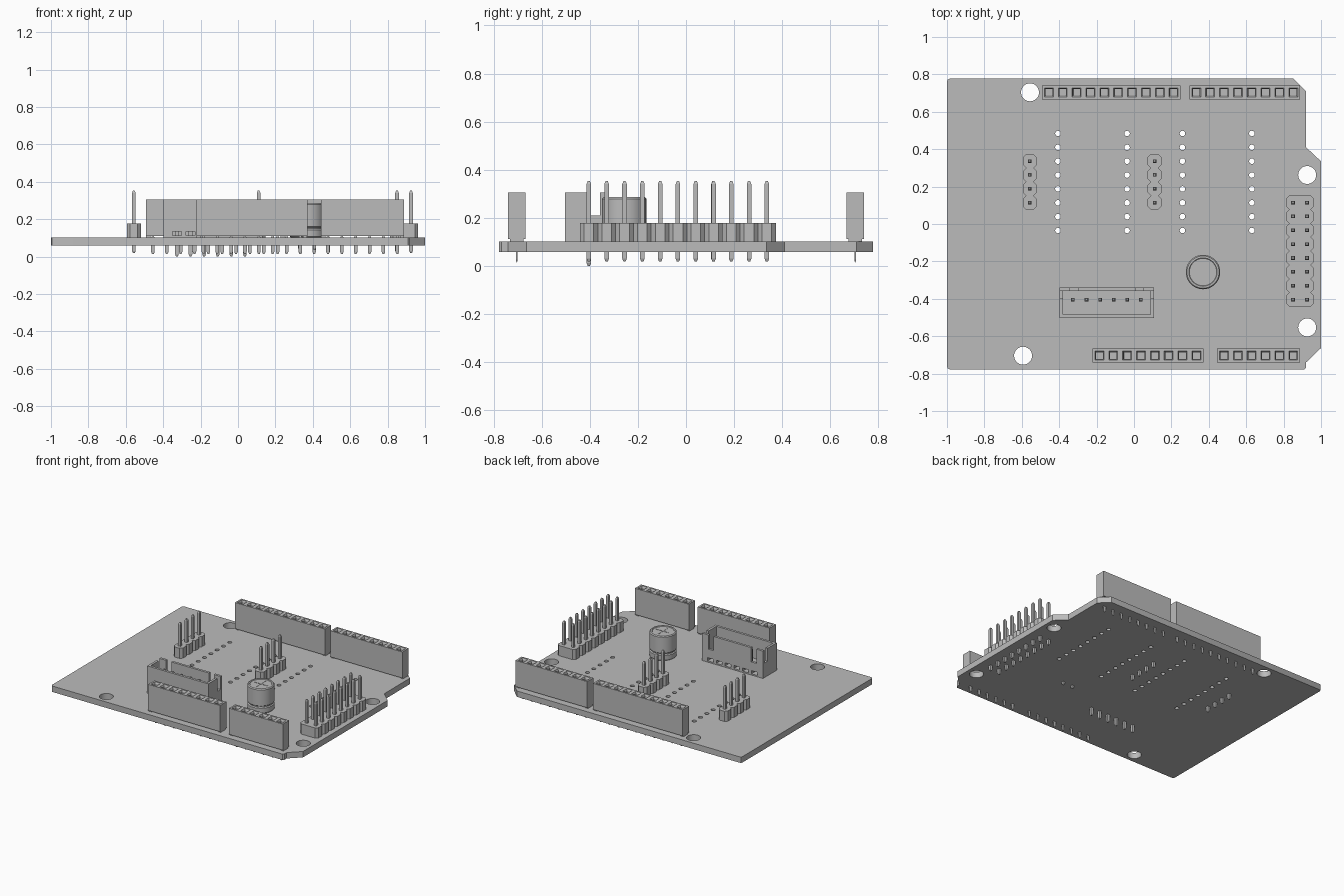
import bpy, bmesh
from math import sin, cos, pi, radians

cube = bpy.data.objects.get("Cube")
if cube:
    bpy.data.objects.remove(cube, do_unlink=True)

GREY = (0.5, 0.5, 0.5, 1)
mat = bpy.data.materials.new("plain grey")
mat.use_nodes = True
mat.diffuse_color = GREY
mat.node_tree.nodes["Principled BSDF"].inputs["Base Color"].default_value = GREY

PITCH = 0.0741
BOTTOM, TOP = 0.058, 0.102   # board faces
HEAD = 0.306                 # height of sockets and plug housing


def finish(name, bm, smooth=False):
    bmesh.ops.recalc_face_normals(bm, faces=bm.faces)
    mesh = bpy.data.meshes.new(name)
    bm.to_mesh(mesh)
    bm.free()
    if smooth:
        mesh.shade_smooth()
        mesh.set_sharp_from_angle(angle=radians(35))
    mesh.materials.append(mat)
    obj = bpy.data.objects.new(name, mesh)
    bpy.context.collection.objects.link(obj)
    return obj


def loft(bm, rings):
    """Skin closed rings of points and cap both ends."""
    loops = [[bm.verts.new(p) for p in ring] for ring in rings]
    n = len(loops[0])
    for a, b in zip(loops, loops[1:]):
        for i in range(n):
            j = (i + 1) % n
            bm.faces.new((a[i], a[j], b[j], b[i]))
    bm.faces.new(loops[0][::-1])
    bm.faces.new(loops[-1])


def rect(x0, x1, y0, y1, z):
    return [(x0, y0, z), (x1, y0, z), (x1, y1, z), (x0, y1, z)]


def box(bm, x0, x1, y0, y1, z0, z1):
    loft(bm, [rect(x0, x1, y0, y1, z) for z in (z0, z1)])


def pin(bm, x, y, z0, z1, wx=0.0095, wy=0.0095):
    """Square post with tapered tips; wx and wy are half widths."""
    tip = 0.012
    loft(bm, [rect(x - wx * s, x + wx * s, y - wy * s, y + wy * s, z)
              for z, s in ((z0, 0.5), (z0 + tip, 1), (z1 - tip, 1), (z1, 0.5))])


def circle(x, y, r, n):
    return [(x + r * cos(2 * pi * i / n), y + r * sin(2 * pi * i / n)) for i in range(n)]


# Circuit board: filled outline with mounting holes and rows of small holes
outline = [(-1, -0.762), (-0.995, -0.773), (-0.985, -0.777), (0.91, -0.777), (0.92, -0.767),
           (0.92, -0.74), (1, -0.663), (1, 0.335), (0.92, 0.41), (0.92, 0.71),
           (0.852, 0.777), (-0.985, 0.777), (-0.995, 0.773), (-1, 0.762)]
shapes = [outline]
for x, y in ((-0.556, 0.704), (0.926, 0.262), (0.926, -0.553), (-0.593, -0.704)):
    shapes.append(circle(x, y, 0.048, 32))
for x in (-0.407, -0.037, 0.259, 0.63):
    shapes += [circle(x, 0.484 - PITCH * i, 0.015, 12) for i in range(8)]
curve = bpy.data.curves.new("board_outline", "CURVE")
curve.dimensions = "2D"
curve.fill_mode = "BOTH"
curve.extrude = (TOP - BOTTOM) / 2
for pts in shapes:
    spline = curve.splines.new("POLY")
    spline.points.add(len(pts) - 1)
    spline.use_cyclic_u = True
    for point, (x, y) in zip(spline.points, pts):
        point.co = (x, y, 0, 1)
helper = bpy.data.objects.new("board_outline", curve)
bpy.context.collection.objects.link(helper)
filled = bpy.data.meshes.new_from_object(
    helper.evaluated_get(bpy.context.evaluated_depsgraph_get()))
bm = bmesh.new()
bm.from_mesh(filled)
bmesh.ops.remove_doubles(bm, verts=bm.verts, dist=0.0002)
bmesh.ops.translate(bm, verts=bm.verts, vec=(0, 0, (TOP + BOTTOM) / 2))
for f in bm.faces:
    f.material_index = 0
bpy.data.objects.remove(helper, do_unlink=True)
bpy.data.meshes.remove(filled)
finish("circuit_board", bm, smooth=True)


# Socket strips: a row of cells with funnel openings
def socket_strip(name, first, y, count):
    bm = bmesh.new()
    bmesh.ops.create_grid(bm, x_segments=count, y_segments=1, size=0.5)
    base = TOP + 0.009
    mid = first + PITCH * (count - 1) / 2
    bmesh.ops.scale(bm, verts=bm.verts, vec=(PITCH * count, PITCH, 1))
    bmesh.ops.translate(bm, verts=bm.verts, vec=(mid, y, base))
    grown = bmesh.ops.extrude_face_region(bm, geom=bm.faces[:], use_keep_orig=True)["geom"]
    verts = [g for g in grown if isinstance(g, bmesh.types.BMVert)]
    bmesh.ops.translate(bm, verts=verts, vec=(0, 0, HEAD - base))
    bmesh.ops.recalc_face_normals(bm, faces=bm.faces)
    cells = [f for f in bm.faces if f.calc_center_median().z > HEAD - 0.001]
    for thickness, depth in ((0.0185, 0), (0.008, -0.012), (0.0005, -0.12)):
        bmesh.ops.inset_individual(bm, faces=cells, thickness=thickness, depth=depth)
    end = PITCH * count / 2
    for side in (-1, 1):
        x = mid + side * (end - 0.012)
        box(bm, x - 0.011, x + 0.011, y - 0.028, y + 0.028, TOP, base)
    for i in range(count):
        pin(bm, first + PITCH * i, y, 0.014, base, 0.0095, 0.003)
    finish(name, bm)


socket_strip("back_long_socket", -0.455, 0.704, 10)
socket_strip("back_short_socket", 0.333, 0.704, 8)
socket_strip("front_long_socket", -0.185, -0.704, 8)
socket_strip("front_short_socket", 0.481, -0.704, 6)


# Pin headers: chamfered cells with through pins
def pin_header(name, columns, first_y, rows):
    bm = bmesh.new()
    x0, x1 = columns[0] - PITCH / 2, columns[-1] + PITCH / 2
    h, c = PITCH / 2, 0.017
    for i in range(rows):
        y = first_y + PITCH * i
        cell = [(x0 + c, y - h), (x1 - c, y - h), (x1, y - h + c), (x1, y + h - c),
                (x1 - c, y + h), (x0 + c, y + h), (x0, y + h - c), (x0, y - h + c)]
        loft(bm, [[(px, py, z) for px, py in cell] for z in (TOP, 0.178)])
        for x in columns:
            pin(bm, x, y, 0.018, 0.352)
    finish(name, bm)


pin_header("right_pin_header", [-0.557], 0.114, 4)
pin_header("middle_pin_header", [0.11], 0.114, 4)
pin_header("double_pin_header", [0.85, 0.925], -0.404, 8)

# Shrouded plug housing: floor, walls, slotted back and pins
bm = bmesh.new()
L, R, F, B = -0.397, 0.107, -0.503, -0.34
W = 0.018
MID = (L + R) / 2
STEP = 0.0727
box(bm, L, R, F, B, TOP, 0.112)
box(bm, L, R, F, B, 0.135, 0.15)
posts = [MID + STEP * (i - 2.5) for i in range(6)]
edges = [L] + [x + s * 0.024 for x in posts for s in (-1, 1)] + [R]
for a, b in zip(edges[::2], edges[1::2]):
    box(bm, a, b, F, B, 0.112, 0.135)
box(bm, L, R, F, F + W, 0.15, HEAD)
for a, b in ((L, L + W), (R - W, R)):
    box(bm, a, b, F + W, -0.395, 0.15, HEAD)
    box(bm, a, b, -0.395, B - W, 0.15, 0.21)
back = [(L, L + 0.055, HEAD), (L + 0.055, L + 0.097, 0.2), (L + 0.097, R - 0.097, HEAD),
        (R - 0.097, R - 0.055, 0.2), (R - 0.055, R, HEAD)]
for a, b, z in back:
    box(bm, a, b, B - W, B, 0.15, z)
for x in posts:
    pin(bm, x, -0.404, 0, 0.265)
finish("plug_housing", bm)

# Capacitor: grooved can with a rimmed top and two leads
CX, CY = 0.369, -0.257
bm = bmesh.new()
profile = [(0.086, TOP), (0.092, 0.108), (0.092, 0.143), (0.085, 0.149), (0.085, 0.155),
           (0.092, 0.161), (0.092, 0.279), (0.086, 0.286), (0.076, 0.286), (0.073, 0.282)]
loft(bm, [[(x, y, z) for x, y in circle(CX, CY, r, 40)] for r, z in profile])
finish("capacitor_can", bm, smooth=True)

bm = bmesh.new()
box(bm, CX - 0.055, CX + 0.055, CY - 0.003, CY + 0.003, 0.282, 0.284)
box(bm, CX - 0.003, CX + 0.003, CY - 0.055, CY + 0.055, 0.282, 0.284)
finish("capacitor_vent_cross", bm)

bm = bmesh.new()
for side in (-1, 1):
    pin(bm, CX + side * 0.04, CY, 0.035, TOP, 0.008, 0.008)
finish("capacitor_leads", bm)
